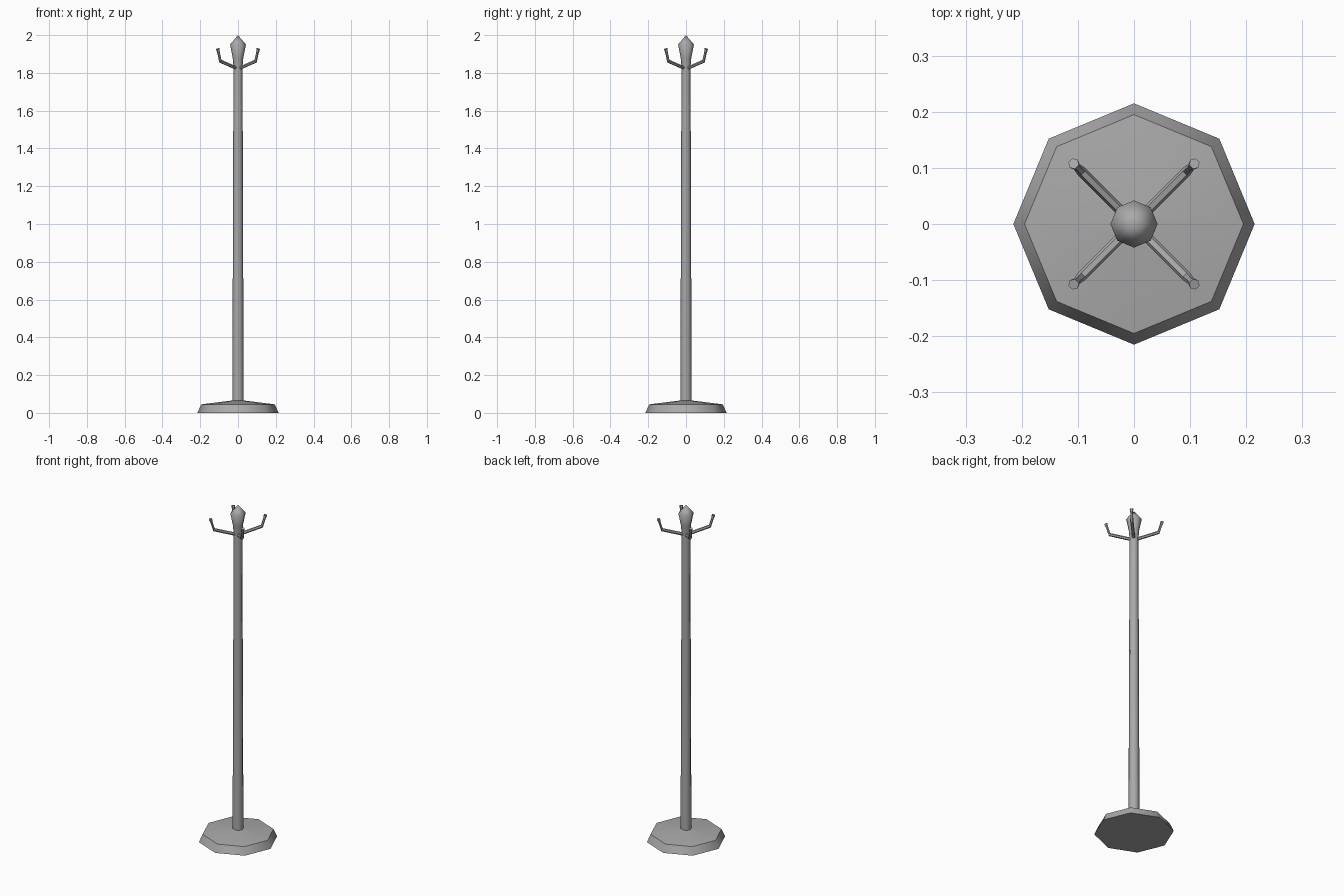
import bpy
import bmesh
from math import radians, pi, cos, sin
from mathutils import Vector

if "Cube" in bpy.data.objects:
    bpy.data.objects.remove(bpy.data.objects["Cube"])

metal = bpy.data.materials.new("grey_metal")
colour = (0.4, 0.4, 0.4, 1)
metal.diffuse_color = colour
metal.use_nodes = True
metal.node_tree.nodes["Principled BSDF"].inputs["Base Color"].default_value = colour


def skin(name, rings, sharp_angle):
    """Join rings of points into a closed, capped solid."""
    bm = bmesh.new()
    loops = [[bm.verts.new(p) for p in ring] for ring in rings]
    n = len(loops[0])
    for a, b in zip(loops, loops[1:]):
        for i in range(n):
            j = (i + 1) % n
            bm.faces.new((a[i], a[j], b[j], b[i]))
    bm.faces.new(loops[0][::-1])
    bm.faces.new(loops[-1])
    bmesh.ops.remove_doubles(bm, verts=bm.verts, dist=0.0002)
    bmesh.ops.recalc_face_normals(bm, faces=bm.faces)
    mesh = bpy.data.meshes.new(name)
    bm.to_mesh(mesh)
    bm.free()
    mesh.materials.append(metal)
    obj = bpy.data.objects.new(name, mesh)
    bpy.context.collection.objects.link(obj)
    bpy.ops.object.select_all(action='DESELECT')
    obj.select_set(True)
    bpy.context.view_layer.objects.active = obj
    bpy.ops.object.shade_smooth_by_angle(angle=radians(sharp_angle))
    return obj


def turned(name, profile, sides=8):
    """Octagonal turned part from (radius, height) pairs."""
    turns = [2 * pi * i / sides for i in range(sides)]
    return skin(name, [[(r * cos(t), r * sin(t), z) for t in turns]
                       for r, z in profile], 50)


def hook(name, angle, path, sides=6):
    """Bent tube from (distance, height, radius) points, turned about z."""
    out = Vector((cos(angle), sin(angle), 0))
    side = Vector((-sin(angle), cos(angle), 0))
    points = [out * d + Vector((0, 0, z)) for d, z, r in path]
    rings = []
    for k, (d, z, r) in enumerate(path):
        before = points[max(k - 1, 0)]
        after = points[min(k + 1, len(points) - 1)]
        normal = (after - before).normalized().cross(side)
        rings.append([points[k] + r * (side * cos(2 * pi * i / sides)
                                       + normal * sin(2 * pi * i / sides))
                      for i in range(sides)])
    return skin(name, rings, 50)


# Weighted foot, tapering pole and pointed finial
turned("base", [(0.215, 0), (0.195, 0.045), (0.02, 0.067)])
turned("pole", [(0.03, 0.06), (0.024, 1.83)])
turned("finial", [(0.024, 1.83), (0.028, 1.88), (0.042, 1.95), (0, 2.0)])

# Four coat hooks on the diagonals
hook_path = [(0.012, 1.825, 0.009), (0.132, 1.862, 0.009),
             (0.145, 1.905, 0.007), (0.152, 1.928, 0.010)]
places = ["back_left", "back_right", "front_right", "front_left"]
for i, place in enumerate(places):
    hook(place + "_hook", pi / 4 + i * pi / 2, hook_path)
